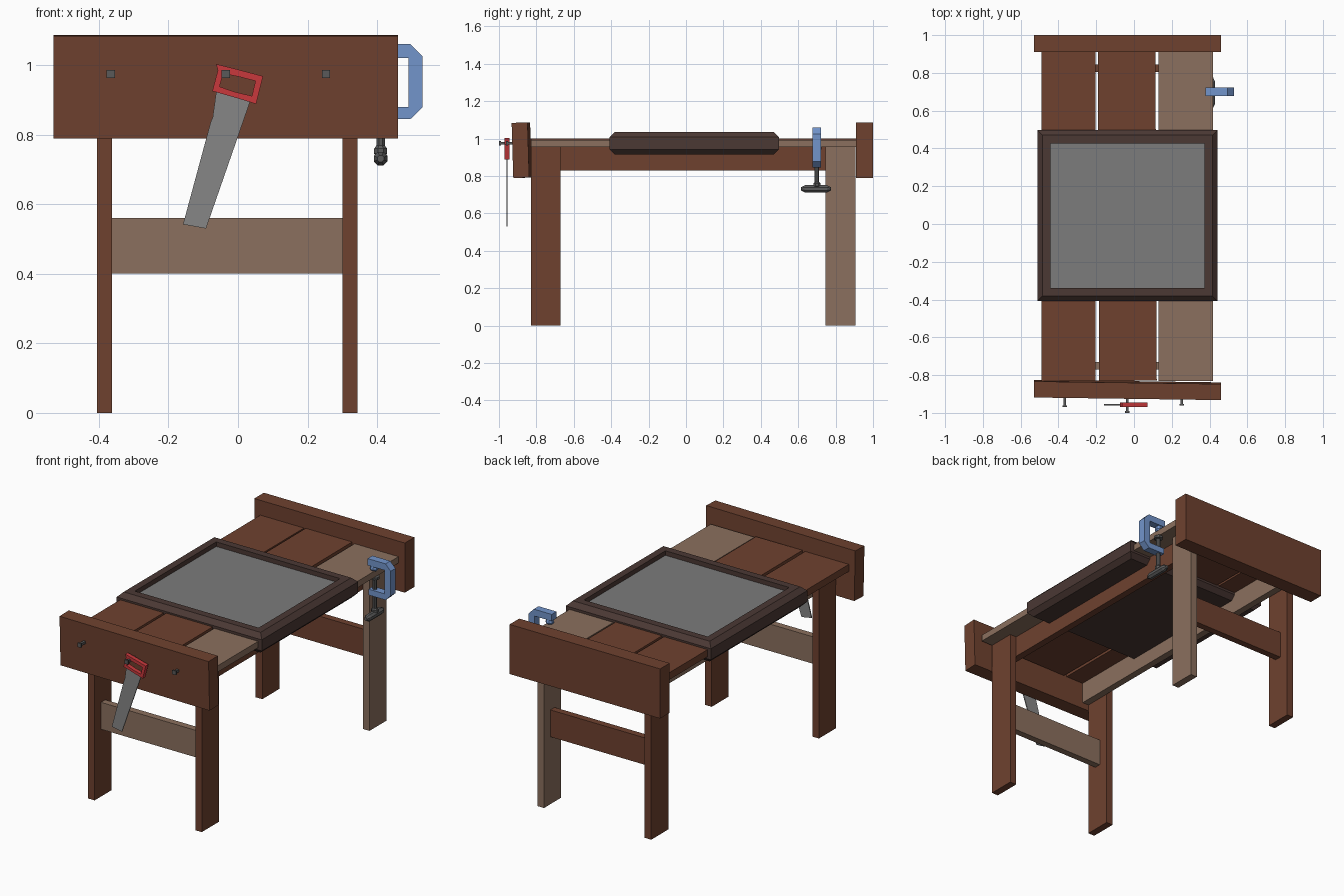
import bpy, bmesh
from math import radians
from mathutils import Matrix, Vector

if "Cube" in bpy.data.objects:
    bpy.data.objects.remove(bpy.data.objects["Cube"])


def material(name, r, g, b):
    m = bpy.data.materials.new(name)
    m.diffuse_color = (r, g, b, 1)
    m.use_nodes = True
    m.node_tree.nodes["Principled BSDF"].inputs["Base Color"].default_value = m.diffuse_color
    return m


DARK = material("dark_wood", .156, .053, .028)
LIGHT = material("light_wood", .258, .162, .112)
FRAME = material("frame_wood", .07, .04, .034)
GLASS = material("grey_pane", .2, .2, .2)
STEEL = material("steel", .24, .24, .24)
IRON = material("iron", .1, .1, .1)
RED = material("red_handle", .58, .04, .045)
BLUE = material("blue_clamp", .17, .3, .6)


def finish(name, bm, mat):
    bmesh.ops.recalc_face_normals(bm, faces=bm.faces)
    me = bpy.data.meshes.new(name)
    bm.to_mesh(me)
    bm.free()
    me.materials.append(mat)
    ob = bpy.data.objects.new(name, me)
    bpy.context.collection.objects.link(ob)
    return ob


def box(name, x, y, z, mat, rot=(0, 0, 0)):
    """Box from (min, max) ranges, optionally tilted about its centre."""
    bm = bmesh.new()
    bmesh.ops.create_cube(bm, size=1)
    bmesh.ops.scale(bm, vec=(x[1] - x[0], y[1] - y[0], z[1] - z[0]), verts=bm.verts)
    ob = finish(name, bm, mat)
    ob.location = (sum(x) / 2, sum(y) / 2, sum(z) / 2)
    ob.rotation_euler = rot
    return ob


def loft(name, rings, mat, closed=False):
    """Skin equal-length point rings; cap the ends, or join last to first."""
    bm = bmesh.new()
    loops = [[bm.verts.new(p) for p in r] for r in rings]
    pairs = list(zip(loops, loops[1:]))
    if closed:
        pairs.append((loops[-1], loops[0]))
    else:
        bm.faces.new(loops[0])
        bm.faces.new(loops[-1])
    n = len(rings[0])
    for a, b in pairs:
        for i in range(n):
            j = (i + 1) % n
            bm.faces.new((a[i], a[j], b[j], b[i]))
    return finish(name, bm, mat)


def plate(name, outline, y, mat):
    """Extrude an x-z outline through a y range."""
    return loft(name, [[(px, v, pz) for px, pz in outline] for v in y], mat)


def turned(name, profile, origin, axis, mat, sides=8):
    """Lathe (radius, distance) pairs along an axis."""
    q = Vector((0, 0, 1)).rotation_difference(Vector(axis)).to_matrix()
    turn = Matrix.Rotation(radians(180 / sides), 3, 'Z')
    rings = []
    for r, d in profile:
        rings.append([Vector(origin) + q @ (Matrix.Rotation(radians(360 * i / sides), 3, 'Z')
                      @ turn @ Vector((r, 0, d))) for i in range(sides)])
    return loft(name, rings, mat)


# Legs: two pairs, back right one of lighter wood
for side, x in (("left", (-.405, -.362)), ("right", (.30, .343))):
    for end, y in (("front", (-.83, -.67)), ("back", (.745, .905))):
        mat = LIGHT if (side, end) == ("right", "back") else DARK
        box(f"{end}_{side}_leg", x, y, (0, .955), mat)

# Cross stretchers and long rails inside the legs
box("front_stretcher", (-.362, .30), (-.77, -.73), (.40, .56), LIGHT)
box("back_stretcher", (-.362, .30), (.805, .845), (.40, .56), DARK)
box("left_rail", (-.362, -.32), (-.83, .905), (.83, .955), LIGHT)
box("right_rail", (.258, .30), (-.83, .905), (.83, .955), DARK)

# Top planks
box("left_plank", (-.49, -.203), (-.83, .91), (.955, .997), DARK)
box("middle_plank", (-.188, .117), (-.83, .91), (.955, .999), DARK, (0, 0, .004))
box("right_plank", (.13, .418), (-.83, .91), (.955, .993), LIGHT)

# End boards, front one slightly crooked
box("front_board", (-.53, .46), (-.921, -.836), (.79, 1.085), DARK, (.03, 0, -.014))
box("back_board", (-.53, .46), (.91, 1.0), (.79, 1.085), DARK)

# Framed panel resting in the top: chamfered outside, recessed inside
X, Y = (-.512, .442), (-.408, .497)


def rect(inset, z):
    return [(X[0] + inset, Y[0] + inset, z), (X[1] - inset, Y[0] + inset, z),
            (X[1] - inset, Y[1] - inset, z), (X[0] + inset, Y[1] - inset, z)]


loft("panel_frame", [rect(.027, .915), rect(0, .942), rect(0, 1.008), rect(.027, 1.035),
                     rect(.07, 1.035), rect(.07, 1.003)], FRAME)
box("panel_pane", (X[0] + .07, X[1] - .07), (Y[0] + .07, Y[1] - .07), (.99, 1.008), GLASS)

# Nails in the front board
for name, x, tip in (("left", -.366, -.97), ("middle", -.035, -1.0), ("right", .253, -.962)):
    box(f"{name}_nail_shaft", (x - .007, x + .007), (tip + .008, -.88), (.967, .981), IRON)
    box(f"{name}_nail_head", (x - .012, x + .012), (tip, tip + .01), (.962, .986), IRON)

# Hand saw hanging from the middle nail
plate("saw_blade", [(-.062, .928), (.036, .898), (-.092, .53), (-.158, .542),
                    (-.078, .838), (-.073, .848)], (-.960, -.954), STEEL)
outer = [(-.063, 1.003), (0, .987), (.072, .968), (.052, .888), (-.01, .907), (-.074, .925), (-.058, .985)]
inner = [(-.040, .975), (0, .967), (.050, .954), (.040, .911), (-.01, .923), (-.053, .938), (-.045, .967)]
f, b = -.970, -.945


def ring(points, y):
    return [(px, y, pz) for px, pz in points]


loft("saw_handle", [ring(outer, f), ring(outer, b), ring(inner, b), ring(inner, f)], RED, closed=True)

# C-clamp on the right edge of the top
plate("clamp_body", [(.378, 1.06), (.496, 1.06), (.53, 1.025), (.53, .878), (.496, .845),
                     (.385, .845), (.385, .88), (.49, .88), (.49, 1.02), (.378, 1.02)],
      (.677, .722), BLUE)
turned("clamp_upper_pad", [(.018, .99), (.024, 1.0), (.018, 1.025)], (.405, .70, 0), (0, 0, 1), BLUE)
turned("clamp_screw", [(.013, .73), (.013, .94), (.026, .942), (.026, .956)], (.41, .70, 0), (0, 0, 1), IRON)
turned("clamp_collar", [(.012, .735), (.02, .745), (.02, .76), (.012, .77)], (.41, .70, 0), (0, 0, 1), IRON)
turned("clamp_handle", [(.01, -.08), (.021, -.058), (.021, .058), (.01, .08)],
       (.41, .695, .731), (0, 1, 0), IRON)
